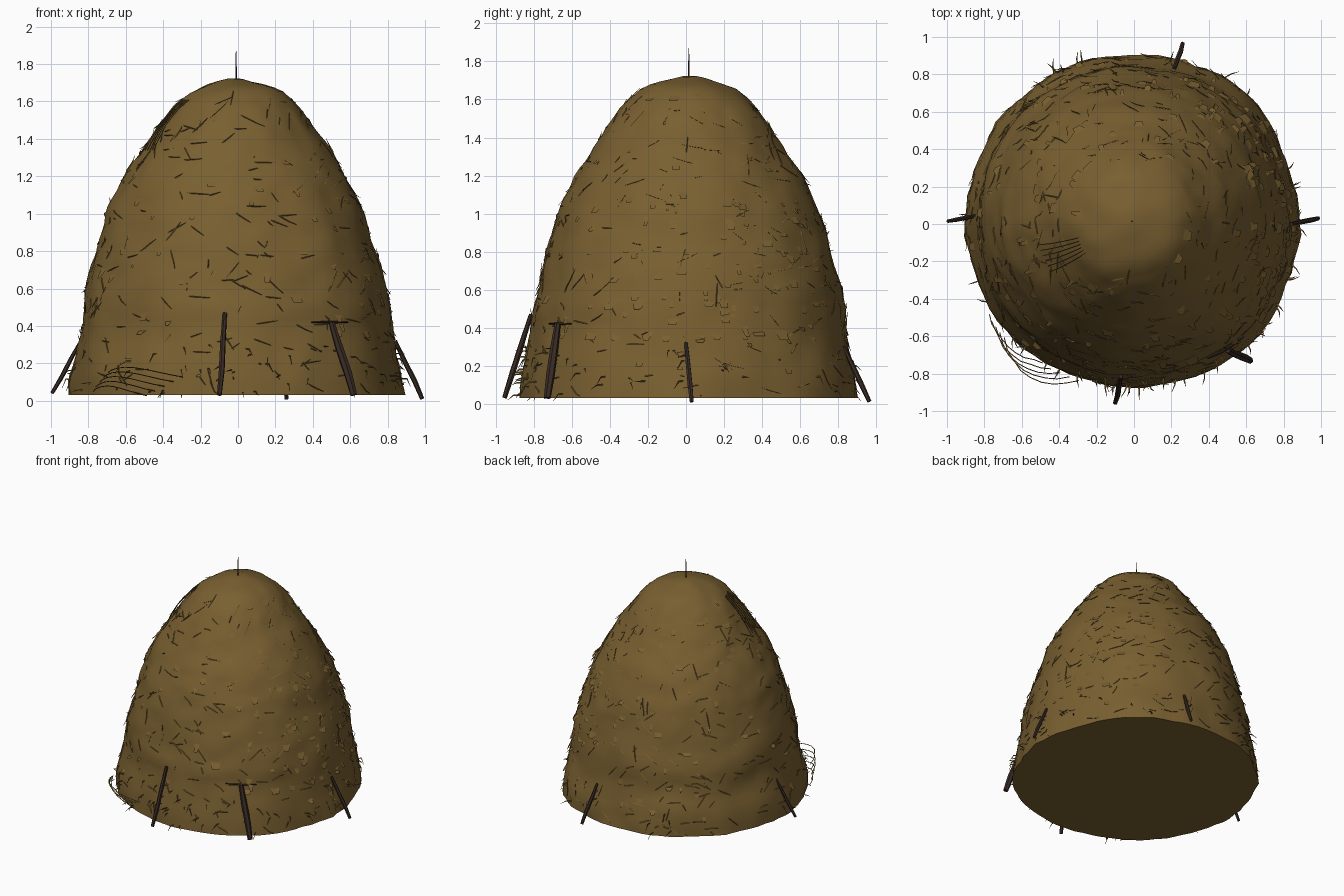
import bpy, bmesh, math, random
from mathutils import Vector, noise

if "Cube" in bpy.data.objects:
    bpy.data.objects.remove(bpy.data.objects["Cube"])

random.seed(4)
CX, CY = -0.01, 0.015


def material(name, rgb):
    m = bpy.data.materials.new(name)
    m.diffuse_color = (*rgb, 1)
    m.use_nodes = True
    m.node_tree.nodes["Principled BSDF"].inputs["Base Color"].default_value = m.diffuse_color
    return m


HAY = material("hay brown", (0.19, 0.115, 0.03))
WOOD = material("dark wood", (0.04, 0.024, 0.018))

# height and radius of the stack
PROFILE = [(0.03, 0.89), (0.12, 0.885), (0.22, 0.865), (0.32, 0.84), (0.42, 0.825),
           (0.50, 0.822), (0.60, 0.80), (0.80, 0.75), (1.00, 0.69), (1.20, 0.595),
           (1.40, 0.465), (1.50, 0.395), (1.60, 0.315), (1.66, 0.24), (1.70, 0.135),
           (1.72, 0.04)]


def base_radius(z):
    for (z0, r0), (z1, r1) in zip(PROFILE, PROFILE[1:]):
        if z <= z1:
            return r0 + (r1 - r0) * max(0, (z - z0) / (z1 - z0))
    return PROFILE[-1][1]


def surface(a, z, out=0.0):
    """Point on the lumpy hay surface at angle a and height z."""
    r = base_radius(z)
    d = Vector((math.cos(a), math.sin(a), 0))
    for centre in (0.85, -0.75):                       # slightly squared right side
        diff = math.atan2(math.sin(a - centre), math.cos(a - centre))
        r += 0.025 * math.exp(-(diff / 0.3) ** 2) * min(1, max(0, 1.3 - z))
    p = Vector((d.x * r, d.y * r, z))
    fade = min(1, r / 0.4)
    r += fade * (0.016 * noise.noise(p * 4) + 0.012 * noise.noise(p * 11 + Vector((5, 2, 1))))
    # vertical folds in the skirt
    r += 0.012 * noise.noise(Vector((d.x * 9, d.y * 9, z * 2))) * max(0, 1 - z / 0.6)
    r += out
    return Vector((CX + d.x * r, CY + d.y * r, z))


def finish(bm, name, mat, angle=40):
    me = bpy.data.meshes.new(name)
    bmesh.ops.recalc_face_normals(bm, faces=bm.faces)
    bm.to_mesh(me)
    bm.free()
    me.materials.append(mat)
    me.polygons.foreach_set("use_smooth", [True] * len(me.polygons))
    me.set_sharp_from_angle(angle=math.radians(angle))
    ob = bpy.data.objects.new(name, me)
    bpy.context.collection.objects.link(ob)
    return ob


def tube(bm, pts, radii, sides=4):
    """Tapered tube through the points."""
    rings = []
    for i, p in enumerate(pts):
        t = (pts[min(i + 1, len(pts) - 1)] - pts[max(i - 1, 0)]).normalized()
        u = t.cross(Vector((0.31, 0.22, 0.92))).normalized()
        v = t.cross(u)
        rings.append([bm.verts.new(p + radii[i] * (u * math.cos(k * math.tau / sides)
                                                  + v * math.sin(k * math.tau / sides)))
                      for k in range(sides)])
    for r0, r1 in zip(rings, rings[1:]):
        for k in range(sides):
            n = (k + 1) % sides
            bm.faces.new((r0[k], r0[n], r1[n], r1[k]))
    bm.faces.new(rings[0])
    bm.faces.new(rings[-1])


# main stack
bm = bmesh.new()
N, ROWS = 80, 44
rings = []
for j in range(ROWS):
    t = j / (ROWS - 1)
    z = 0.03 + 1.69 * (1 - (1 - t) ** 1.35)
    ring = []
    for i in range(N):
        p = surface(i * math.tau / N, z)
        if j > ROWS - 10:                               # uneven crown
            p.z += 0.012 * noise.noise(p * 7)
        ring.append(bm.verts.new(p))
    rings.append(ring)
for r0, r1 in zip(rings, rings[1:]):
    for i in range(N):
        n = (i + 1) % N
        bm.faces.new((r0[i], r0[n], r1[n], r1[i]))
bm.faces.new(rings[0])
bm.faces.new(rings[-1])
finish(bm, "hay_stack", HAY, 50)

# straws lying on the surface
bm = bmesh.new()
for _ in range(420):
    z0 = 0.08 + 1.5 * random.random() ** 1.2
    a0 = random.uniform(0, math.tau)
    length = random.uniform(0.04, 0.16)
    lean = random.gauss(0, 0.6) if random.random() < 0.6 else random.uniform(-1.5, 1.5)
    da = length * math.cos(lean) / base_radius(z0)
    dz = length * math.sin(lean)
    lift = random.uniform(0.0, 0.018)
    pts = [surface(a0 + da * s, min(1.66, max(0.04, z0 + dz * s)), o)
           for s, o in ((0, -0.008), (0.35, 0.002), (0.7, 0.004), (1, 0.002 + lift))]
    tube(bm, pts, (0.003, 0.0035, 0.003, 0.001), 3)
finish(bm, "surface_straws", HAY)

# ragged flakes of hay, thicker on the right side
bm = bmesh.new()
for k in range(220):
    a = random.gauss(0.2, 0.6) if k < 100 else random.uniform(0, math.tau)
    z = random.uniform(0.3, 1.1) if k < 100 else random.uniform(0.1, 1.6)
    w = random.uniform(0.01, 0.04) / base_radius(z)
    h = random.uniform(0.02, 0.07)
    o = random.uniform(0.006, 0.02)
    top = [bm.verts.new(surface(a + s * w, z + h, -0.006)) for s in (-1, 1)]
    tip = [bm.verts.new(surface(a + s * w * 0.5 + random.uniform(-w, w) * 0.4, z, o))
           for s in (1, -1)]
    bm.faces.new(top + tip)
finish(bm, "hay_flakes", HAY)

# short straws poking out round the foot
bm = bmesh.new()
for k in range(70):
    a = random.gauss(-1.3, 0.9) if k < 45 else random.uniform(0, math.tau)
    z = random.uniform(0.04, 0.3)
    o = random.uniform(0.02, 0.07)
    da = random.uniform(-0.06, 0.06)
    pts = [surface(a, z, -0.02), surface(a + da * 0.5, z, o * 0.5),
           surface(a + da, z, o)]
    pts[2].z = max(0.015, z - random.uniform(0, 0.05))
    tube(bm, pts, (0.006, 0.004, 0.001), 3)
finish(bm, "foot_straws", HAY)

# long loose wisps: front left foot and upper left shoulder
bm = bmesh.new()
for k in range(5):
    a0, a1 = 3.72 + 0.04 * k, 4.15 + 0.06 * k
    out = 0.05 + 0.018 * k
    pts = [surface(a0 + (a1 - a0) * s / 8, 0.05 + 0.025 * k + 0.03 * math.sin(s / 2),
                   out * math.sin(math.pi * (s + 1) / 9.5)) for s in range(9)]
    tube(bm, pts, [0.003] * 9, 3)
for k in range(6):
    a = math.pi + 0.25 + 0.06 * k
    pts = [surface(a + 0.05 * s / 6, 1.34 + 0.27 * s / 6,
                   0.008 + (0.012 + 0.004 * k) * math.sin(math.pi * s / 6)) for s in range(7)]
    tube(bm, pts, [0.003] * 7, 3)
finish(bm, "loose_wisps", HAY)

# wooden props leaning on the stack: foot, head, radius
STAKES = {
    "front_stake": ((-0.10, -0.955, 0.03), (-0.07, -0.815, 0.47), 0.016),
    "front_right_stake": ((0.62, -0.73, 0.03), (0.50, -0.675, 0.42), 0.023),
    "left_stake": ((-0.995, 0.015, 0.04), (-0.84, 0.045, 0.32), 0.012),
    "right_stake": ((0.985, 0.03, 0.01), (0.84, 0.0, 0.32), 0.014),
    "back_stake": ((0.26, 0.965, 0.01), (0.215, 0.83, 0.30), 0.014),
}
for name, (foot, head, r) in STAKES.items():
    bm = bmesh.new()
    f, h = Vector(foot), Vector(head)
    pts = [f.lerp(h, s) for s in (0, 0.3, 0.65, 1)]
    pts[1].x += 0.004
    tube(bm, pts, (r * 0.8, r, r * 0.95, r * 0.7), 6)
    finish(bm, name, WOOD)

# thin cross twig at the head of the front right prop
bm = bmesh.new()
tube(bm, [surface(a, 0.42, 0.012) for a in (-1.07, -0.98, -0.89, -0.80)],
     (0.003, 0.006, 0.006, 0.003), 4)
finish(bm, "cross_twig", WOOD)

# thin pole tip above the crown
bm = bmesh.new()
tube(bm, [Vector((-0.01, 0.015, z)) for z in (1.66, 1.76, 1.87)], (0.006, 0.004, 0.002), 5)
finish(bm, "pole_tip", WOOD)
